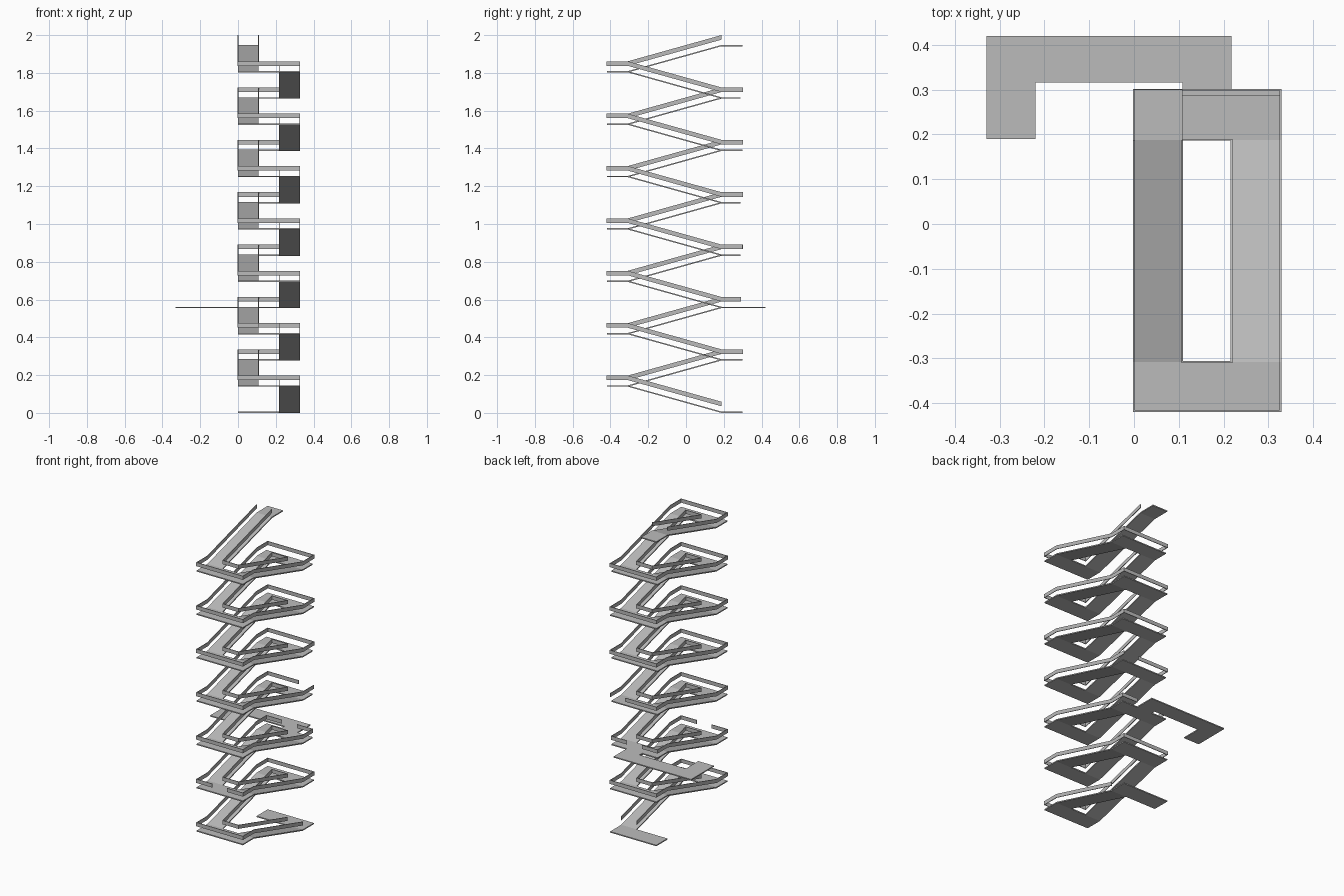
import bpy
import bmesh

cube = bpy.data.objects.get("Cube")
if cube:
    bpy.data.objects.remove(cube)

grey = bpy.data.materials.new("concrete_grey")
grey.use_nodes = True
colour = (0.5, 0.5, 0.5, 1)
grey.diffuse_color = colour
grey.node_tree.nodes["Principled BSDF"].inputs["Base Color"].default_value = colour

# Plan of the stairwell: outer edges, void edges
X0, XA, XB, X1 = 0.0, 0.108, 0.218, 0.327
FRONT, YA, YB, BACK = -0.418, -0.308, 0.188, 0.300
SHORT_BACK = 0.288
RISE = 1.941 / 14          # height of one flight
SLAB = 0.007               # slab thickness
LIFT, RAIL = 0.035, 0.024  # rail clearance and rail height
T = 0.002                  # half the rail thickness
FLOORS = 7
EXIT, OPEN = 2, 3          # floors with a doorway and with an open corner


def build(name, pieces):
    """Each piece: x range, y range, height at each y end, thickness."""
    bm = bmesh.new()
    for xa, xb, ya, yb, za, zb, h in pieces:
        rings = []
        for y, z in ((ya, za), (yb, zb)):
            rings.append([bm.verts.new(p) for p in
                          ((xa, y, z), (xb, y, z), (xb, y, z + h), (xa, y, z + h))])
        a, b = rings
        bm.faces.new(a)
        bm.faces.new(b[::-1])
        for i in range(4):
            j = (i + 1) % 4
            bm.faces.new((a[j], a[i], b[i], b[j]))
    bmesh.ops.recalc_face_normals(bm, faces=bm.faces)
    mesh = bpy.data.meshes.new(name)
    bm.to_mesh(mesh)
    bm.free()
    mesh.materials.append(grey)
    bpy.context.collection.objects.link(bpy.data.objects.new(name, mesh))


def flat(xa, xb, ya, yb, z):
    return (xa, xb, ya, yb, z, z, SLAB)


def rail_y(x, ya, yb, za, zb):
    """Rail running front to back."""
    return (x - T, x + T, ya, yb, za + LIFT, zb + LIFT, RAIL)


def rail_x(y, xa, xb, z):
    """Rail running side to side."""
    return (xa - T, xb + T, y - T, y + T, z + LIFT, z + LIFT, RAIL)


for k in range(FLOORS):
    low = 2 * k * RISE
    mid = low + RISE
    high = mid + RISE

    # Flights: up to the front on one side, up to the back on the other
    build(f"front_going_flight_{k}", [(XB, X1, YA, YB, mid, low, SLAB)])
    build(f"back_going_flight_{k}", [(X0, XA, YA, YB, mid, high, SLAB)])
    build(f"flight_rails_{k}",
          [rail_y(x, YA, YB, mid, low) for x in (XB, X1)]
          + [rail_y(x, YA, YB, mid, high) for x in (X0, XA)])

    # Front landing with its rails
    build(f"front_landing_{k}", [flat(X0, X1, FRONT, YA, mid)])
    spans = [(X0, XA), (XB, X1)] if k == 1 else [(X0, X1)]
    build(f"front_landing_rails_{k}",
          [rail_x(FRONT, a, b, mid) for a, b in spans]
          + [rail_x(YA, XA, XB, mid)]
          + [rail_y(x, FRONT, YA, mid, mid) for x in (X0, X1)])

    # Back landing with its rails; the lowest has none
    edge = BACK if k in (0, 1, 5) else SHORT_BACK
    build(f"back_landing_{k}", [flat(X0, X1, YB, edge, low)])
    if k:
        rail_edge = SHORT_BACK if k == EXIT else BACK
        spans = {EXIT: [(X0, XA), (XB, X1)], OPEN: [(X0, XB)]}.get(k, [(X0, X1)])
        build(f"back_landing_rails_{k}",
              [rail_x(rail_edge, a, b, low) for a, b in spans]
              + [rail_x(YB, XA, XB, low)]
              + [rail_y(x, YB, rail_edge, low, low) for x in (X0, X1)])

# Half landing at the top
build("top_landing", [flat(X0, XA, YB, BACK, 2 * FLOORS * RISE)])

# Walkway leaving the doorway and turning the corner
z = 2 * EXIT * RISE
build("exit_walkway", [
    flat(XA, XB, SHORT_BACK, 0.316, z),
    flat(-0.33, XB, 0.316, 0.42, z),
    flat(-0.33, -0.22, 0.19, 0.316, z),
])
